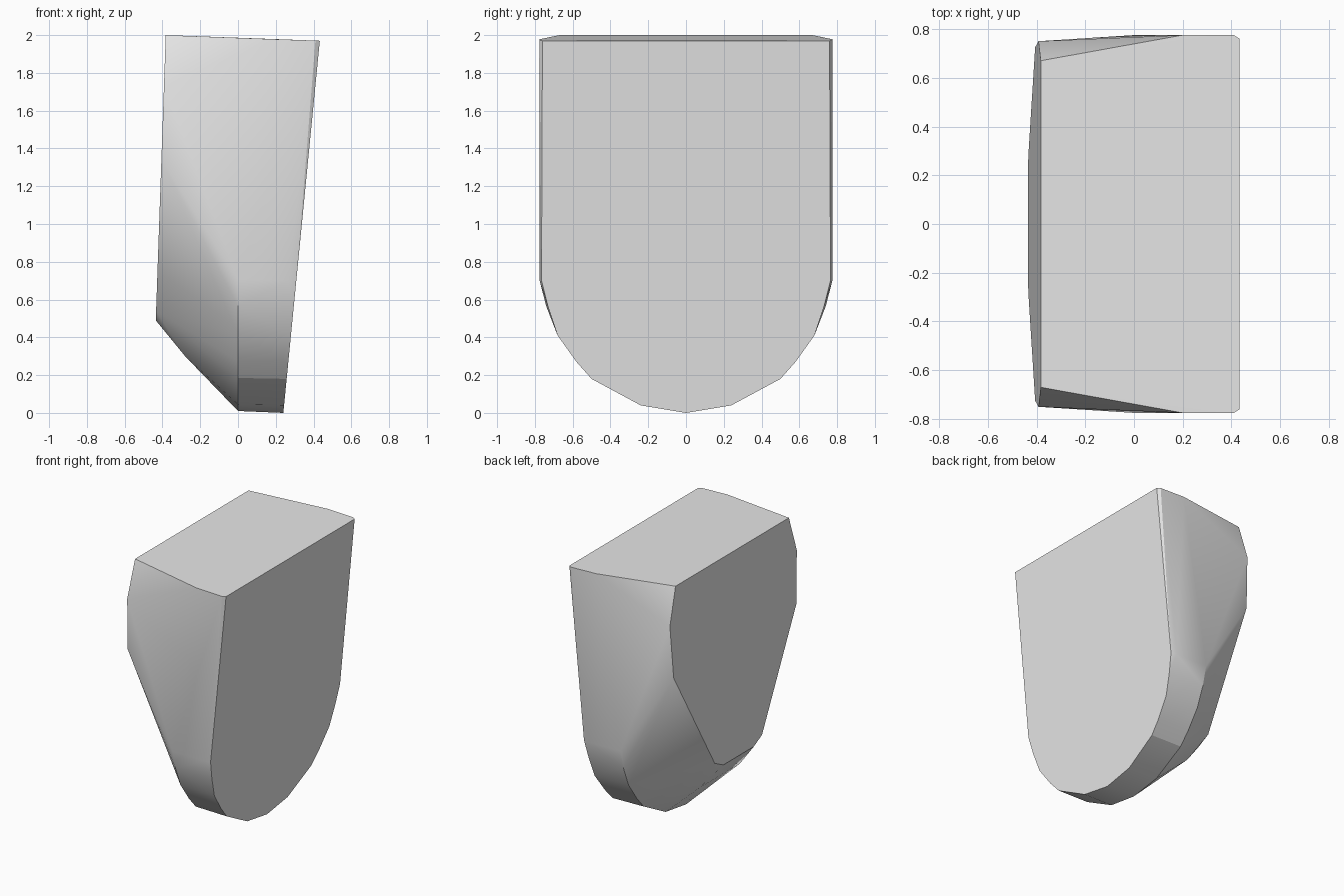
import bpy
import bmesh
import math

cube = bpy.data.objects.get("Cube")
if cube:
    bpy.data.objects.remove(cube, do_unlink=True)

# One plain grey
grey = bpy.data.materials.new("light_grey")
grey.use_nodes = True
colour = (0.8, 0.8, 0.8, 1.0)
grey.diffuse_color = colour
grey.node_tree.nodes["Principled BSDF"].inputs["Base Color"].default_value = colour

# Half profiles as (y, z), mirrored across the middle
arc = [(0.775, 0.7), (0.74, 0.56), (0.68, 0.41), (0.58, 0.27),
       (0.5, 0.18), (0.24, 0.04)]
small_face = [(0.67, 2.0), (0.75, 1.73), (0.725, 1.34),
              (0.28, 0.54), (0.18, 0.49)]


def broad_x(z):
    """Sloping plane of the broad face."""
    return 0.24 + 0.098 * z


def narrow_x(z):
    """Sloping plane of the small face."""
    return -0.435 + 0.035 * (z - 0.5)


half = []
# Rounded lower band and broad face
for y, z in arc:
    half.append((broad_x(z), y - (0.01 if z > 0.5 else 0), z))
    half.append((0.0, y, z + 0.005))
half.append((broad_x(0), 0, 0))
half.append((0.0, 0, 0.01))
# Tapered small face and belly
half += [(narrow_x(z), y, z) for y, z in small_face]
half.append((-0.28, 0.24, 0.3))
# Top rim with a fine chamfer beside the broad face
half += [(broad_x(1.97), 0.76, 1.97), (0.41, 0.775, 1.971),
         (0.2, 0.775, 1.978), (0.265, 0.775, 0.7)]

# Wrap both halves in one closed shell
bm = bmesh.new()
for side in (1, -1):
    for x, y, z in half:
        bm.verts.new((x, y * side, z))
bmesh.ops.remove_doubles(bm, verts=bm.verts, dist=0.001)
hull = bmesh.ops.convex_hull(bm, input=bm.verts)
loose = {e for e in hull["geom_interior"] + hull["geom_unused"]
         if isinstance(e, bmesh.types.BMVert)}
bmesh.ops.delete(bm, geom=list(loose), context="VERTS")
bmesh.ops.dissolve_limit(bm, angle_limit=math.radians(1),
                         verts=bm.verts, edges=bm.edges)
bmesh.ops.recalc_face_normals(bm, faces=bm.faces)

mesh = bpy.data.meshes.new("rounded_block")
bm.to_mesh(mesh)
bm.free()
mesh.materials.append(grey)
block = bpy.data.objects.new("rounded_block", mesh)
bpy.context.collection.objects.link(block)

# Soften the shallow facets
bpy.ops.object.select_all(action="DESELECT")
block.select_set(True)
bpy.context.view_layer.objects.active = block
bpy.ops.object.shade_smooth_by_angle(angle=math.radians(20))
